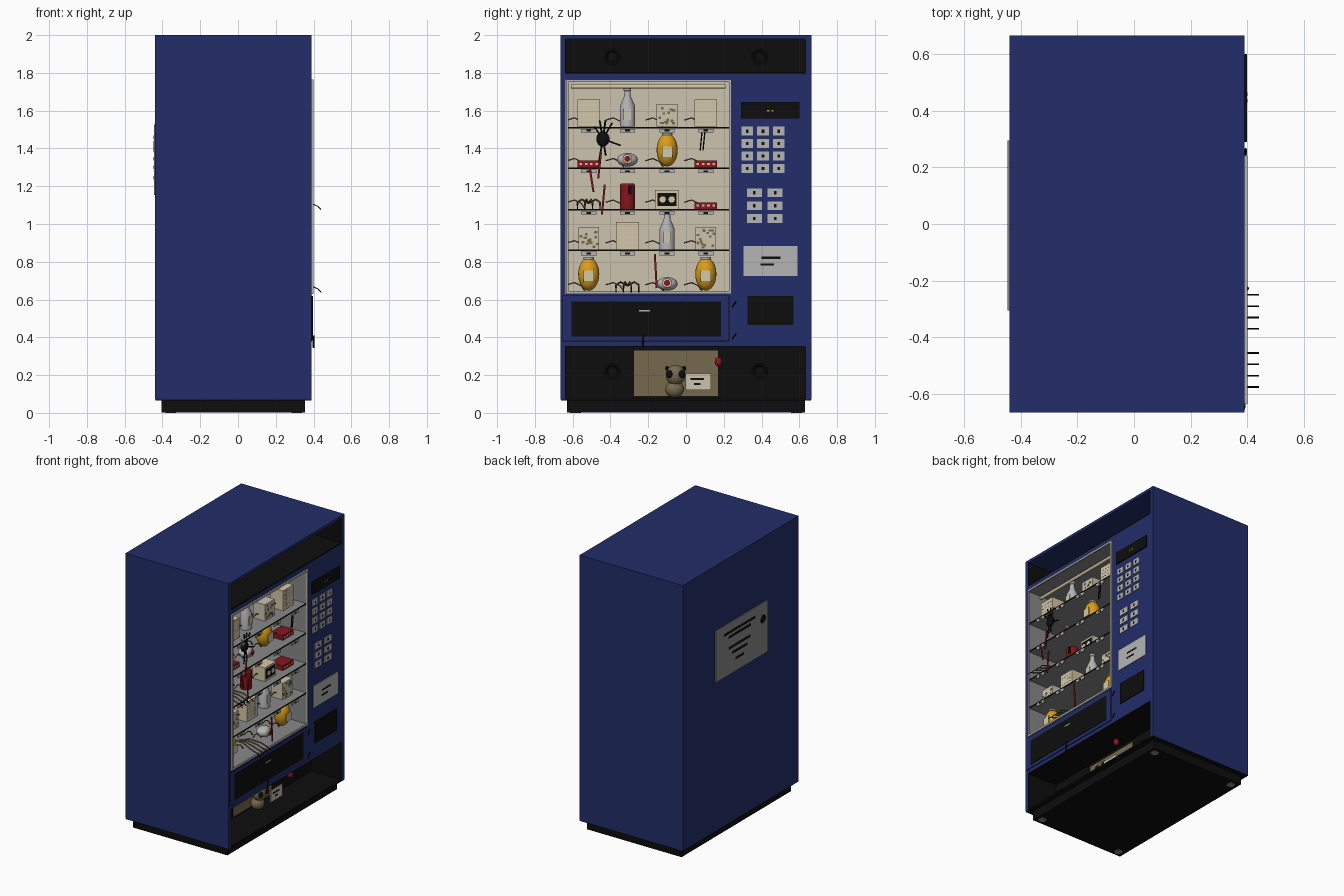
import bpy, bmesh, math, random
from mathutils import Vector, Matrix

random.seed(4)
if "Cube" in bpy.data.objects:
    bpy.data.objects.remove(bpy.data.objects["Cube"])


def colour(name, *rgb):
    m = bpy.data.materials.new(name)
    m.use_nodes = True
    m.diffuse_color = (*rgb, 1)
    b = m.node_tree.nodes["Principled BSDF"]
    b.inputs["Base Color"].default_value = (*rgb, 1)
    b.inputs["Roughness"].default_value = 0.7
    return m


BLUE = colour("cabinet blue", .016, .026, .14)
BLACK = colour("black", .004, .004, .004)
CREAM = colour("cream", .61, .55, .43)
GREY = colour("mid grey", .25, .25, .25)
LIGHT = colour("light grey", .46, .46, .47)
YELLOW = colour("amber yellow", .7, .34, .01)
RED = colour("dark red", .25, .008, .012)
TAN = colour("dull tan", .18, .14, .075)
BEIGE = colour("beige", .68, .58, .38)


def finish(name, bm, mat, smooth=False):
    me = bpy.data.meshes.new(name)
    bm.to_mesh(me)
    bm.free()
    me.materials.append(mat)
    ob = bpy.data.objects.new(name, me)
    bpy.context.collection.objects.link(ob)
    if smooth:
        bpy.ops.object.select_all(action='DESELECT')
        ob.select_set(True)
        bpy.context.view_layer.objects.active = ob
        bpy.ops.object.shade_smooth_by_angle()
    return ob


def box(name, mat, x, y, z):
    """Box from (min, max) pairs."""
    bm = bmesh.new()
    bmesh.ops.create_cube(bm, size=1)
    for v in bm.verts:
        v.co = [p[0] + (c + .5) * (p[1] - p[0]) for p, c in zip((x, y, z), v.co)]
    return finish(name, bm, mat)


def plate(name, mat, y, z, w, h, x=.39, t=.006):
    return box(name, mat, (x, x + t), (y - w / 2, y + w / 2), (z - h / 2, z + h / 2))


def ball(name, mat, centre, radii):
    bm = bmesh.new()
    bmesh.ops.create_uvsphere(bm, u_segments=20, v_segments=12, radius=1)
    bm.transform(Matrix.Translation(centre) @ Matrix.Diagonal((*radii, 1)))
    return finish(name, bm, mat, True)


def lathe(name, mat, centre, profile, along_x=False, n=20):
    """Spin (radius, height) points about z, or about x."""
    bm = bmesh.new()
    vs = [bm.verts.new((r, 0, h)) for r, h in profile]
    es = [bm.edges.new(p) for p in zip(vs, vs[1:])]
    bmesh.ops.spin(bm, geom=vs + es, axis=(0, 0, 1), cent=(0, 0, 0), angle=math.tau, steps=n)
    bmesh.ops.remove_doubles(bm, verts=bm.verts, dist=1e-5)
    bmesh.ops.recalc_face_normals(bm, faces=bm.faces)
    turn = Matrix.Rotation(math.pi / 2, 4, 'Y') if along_x else Matrix()
    bm.transform(Matrix.Translation(centre) @ turn)
    return finish(name, bm, mat, True)


def disc(name, mat, centre, r, t):
    return lathe(name, mat, centre, [(0, 0), (r, 0), (r, t), (0, t)], True)


def rod(name, mat, points, r=.004):
    cu = bpy.data.curves.new(name, 'CURVE')
    cu.dimensions = '3D'
    cu.bevel_depth, cu.bevel_resolution, cu.use_fill_caps = r, 1, True
    sp = cu.splines.new('POLY')
    sp.points.add(len(points) - 1)
    for p, co in zip(sp.points, points):
        p.co = (*co, 1)
    cu.materials.append(mat)
    ob = bpy.data.objects.new(name, cu)
    bpy.context.collection.objects.link(ob)
    bpy.ops.object.select_all(action='DESELECT')
    ob.select_set(True)
    bpy.context.view_layer.objects.active = ob
    bpy.ops.object.convert(target='MESH')


# Cabinet shell, open where the case and the two recesses sit
INNER, FACE = (-.1, .39), .39
box("cabinet_back", BLUE, (-.44, -.1), (-.665, .665), (.07, 2))
box("cabinet_top", BLUE, INNER, (-.665, .665), (1.98, 2))
box("cabinet_side_a", BLUE, INNER, (-.665, -.64), (.07, 1.98))
box("cabinet_side_b", BLUE, INNER, (.635, .665), (.07, 1.98))
box("upper_band", BLUE, INNER, (-.64, .24), (1.765, 1.795))
box("lower_band", BLUE, INNER, (-.64, .24), (.355, .63))
box("control_column", BLUE, INNER, (.24, .635), (.355, 1.795))
box("cabinet_underside", BLACK, (-.438, .388), (-.663, .663), (.066, .07))
box("plinth", BLACK, (-.405, .355), (-.63, .63), (.002, .068))
for fx in (-.355, .31):
    for fy in (-.585, .585):
        lathe("foot", GREY, (fx, fy, 0), [(0, 0), (.028, 0), (.028, .01), (0, .01)])

# Dark recesses above and below, with round speakers
for label, z0, z1 in (("upper", 1.795, 1.98), ("lower", .07, .355)):
    box(label + "_recess_back", BLACK, (-.1, .15), (-.64, .635), (z0, z1))
    box(label + "_recess_floor", BLACK, (.15, .39), (-.64, .635), (z0, z0 + .01))
    for y in (-.64, .631):
        box(label + "_recess_side", BLACK, (.15, .39), (y, y + .004), (z0 + .01, z1))
    for y in (-.39, .39):
        zc = 1.885 if label == "upper" else .22
        lathe(label + "_speaker", BLACK, (.15, y, zc),
              [(0, .01), (.025, .01), (.035, .02), (.045, .02), (.045, 0)], True)
box("lower_recess_ceiling", BLACK, (.15, .39), (-.64, .635), (.351, .355))

# Scene in the lower recess: tan niche, small skull figure and card
plate("niche", TAN, -.052, .21, .445, .24, x=.15)
ball("figure_body", TAN, (.2, -.06, .125), (.045, .05, .045))
ball("figure_head", TAN, (.21, -.055, .2), (.045, .052, .055))
for s in (-1, 1):
    ball("figure_eye", BLACK, (.245, -.055 + s * .033, .205), (.015, .018, .02))
    ball("figure_ear", BLACK, (.215, -.055 + s * .045, .235), (.01, .01, .014))
plate("card", CREAM, .065, .165, .135, .085, x=.26)
for i in range(2):
    plate("card_mark", BLACK, .06, .18 - i * .027, .07 - i * .035, .01, x=.266, t=.002)
ball("red_knob", RED, (.3, .172, .27), (.02, .02, .025))

# Display case lining, light tube, frame and shelves
CASE_Y, CASE_Z = (-.632, .232), (.64, 1.757)
box("case_back", CREAM, (-.1, -.094), CASE_Y, CASE_Z)
for y in (-.64, .232):
    box("case_side", GREY, INNER, (y, y + .008), (.63, 1.765))
for z in (.63, 1.757):
    box("case_end", GREY, INNER, CASE_Y, (z, z + .008))
rod("light_tube", BEIGE, [(.3, -.61, 1.728), (.3, .21, 1.728)], .012)
for y in (-.628, .234):
    plate("frame_upright", LIGHT, y, 1.197, .014, 1.135, t=.01)
for z in (.637, 1.758):
    plate("frame_rail", LIGHT, -.197, z, .85, .014, t=.01)
SHELVES = (1.51, 1.295, 1.075, .86, .638)
COLUMNS = (-.515, -.31, -.1, .105)
for z in SHELVES[:4]:
    box("shelf", GREY, (-.094, .382), CASE_Y, (z - .004, z + .004))
    box("shelf_edge", BLACK, (.382, .386), CASE_Y, (z - .004, z + .004))
    for y in COLUMNS:
        plate("price_tag", LIGHT, y, z - .016, .08, .02, x=.382)
        plate("price_mark", BLACK, y, z - .016, .025, .01, x=.388, t=.001)
for y in COLUMNS:
    plate("lower_tag", TAN, y, .613, .09, .008, t=.002)


# Goods, each placed at column y on a shelf of height z
GX = .28


def pack(y, z):
    box("beige_pack", BEIGE, (GX - .05, GX + .05), (y - .06, y + .06), (z, z + .145))
    for i in range(4):
        for j in range(5):
            plate("pack_window", CREAM, y - .039 + i * .026, z + .025 + j * .025,
                  .018, .017, x=GX + .05, t=.001)


def speck_pack(y, z):
    box("speckled_pack", CREAM, (GX - .045, GX + .045), (y - .055, y + .055), (z, z + .12))
    for _ in range(16):
        plate("speck", TAN, y + random.uniform(-.045, .045), z + random.uniform(.01, .105),
              .014, .012, x=GX + .045, t=.002)


def bottle(y, z):
    lathe("bottle", LIGHT, (GX, y, z), [(0, 0), (.04, 0), (.04, .11), (.018, .16),
                                        (.016, .19), (.02, .192), (.02, .21), (0, .21)])
    plate("bottle_label", CREAM, y, z + .065, .04, .06, x=GX + .036)


def egg(y, z):
    ball("egg", YELLOW, (GX, y, z + .092), (.055, .056, .088))
    plate("egg_label", BEIGE, y, z + .08, .055, .06, x=GX + .05)
    lathe("egg_cap", LIGHT, (GX, y, z + .17), [(0, .012), (.028, .012), (.028, 0)])


def low_box(y, z):
    box("red_tray", RED, (GX - .05, GX + .05), (y - .06, y + .06), (z, z + .035))
    for i in range(4):
        plate("tray_mark", CREAM, y - .042 + i * .028, z + .018, .014, .012, x=GX + .05, t=.002)


def eye(y, z):
    ball("eye_case", LIGHT, (GX, y, z + .04), (.05, .055, .036))
    disc("eye_ring", CREAM, (GX + .04, y, z + .045), .025, .012)
    disc("eye_pupil", RED, (GX + .052, y, z + .045), .016, .004)


def can(y, z):
    lathe("red_can", RED, (GX, y, z), [(0, 0), (.038, 0), (.04, .01), (.04, .125),
                                       (.034, .135), (0, .135)])
    plate("can_stripe", BLACK, y + .012, z + .1, .02, .05, x=GX + .034)


def crate(y, z):
    box("crate", BEIGE, (GX - .05, GX + .05), (y - .063, y + .063), (z, z + .1))
    plate("crate_window", BLACK, y, z + .05, .1, .07, x=GX + .05, t=.003)
    for s in (-1, 1):
        disc("crate_spot", BEIGE, (GX + .053, y + s * .024, z + .05), .017, .003)


def legs(y, z):
    for i in range(4):
        ly = y - .06 + i * .04
        rod("bent_leg", TAN, [(.2, y, z + .03), (.28, ly * .6 + y * .4, z + .05),
                              (.36, ly, z + .035), (.4, ly, z + .02)], .005)
        rod("leg_tip", BLACK, [(.4, ly, z + .024), (.425, ly, z + .012), (.44, ly, z - .005)], .003)


STOCK = ((pack, bottle, speck_pack, pack), (low_box, eye, egg, low_box),
         (legs, can, crate, low_box), (speck_pack, pack, bottle, speck_pack),
         (egg, legs, eye, egg))
for z, row in zip(SHELVES, STOCK):
    for y, item in zip(COLUMNS, row):
        item(y, z + .005)
        for x in (.2, .27):
            rod("wire_arch", TAN, [(x, y - .115, z + .04), (x, y - .075, z + .052),
                                   (x, y - .04, z + .035), (x, y - .02, z + .006)])

# Black creature and red streaks behind the glass
ball("creature", BLACK, (.36, -.44, 1.45), (.02, .035, .04))
for a, r in ((60, .1), (82, .1), (100, .1), (125, .08), (-20, .1), (-80, .09), (-100, .12)):
    d = Vector((0, math.cos(math.radians(a)), math.sin(math.radians(a))))
    rod("creature_limb", BLACK, [(.365, -.44, 1.45), Vector((.37, -.44, 1.45)) + d * r], .005)
for y0, z0, y1, z1 in ((-.51, 1.3, -.49, 1.17), (-.43, 1.21, -.445, 1.05),
                       (-.45, 1.38, -.465, 1.24), (-.165, .84, -.155, .66)):
    rod("red_streak", RED, [(.385, y0, z0), (.385, y1, z1)], .006)
for y in (.085, .1):
    rod("black_streak", BLACK, [(.375, y, 1.49), (.375, y - .01, 1.39)], .004)

# Delivery hatch, hinges and cord
plate("hatch_gap", BLACK, -.212, .5, .884, .244, t=.001)
plate("hatch_frame", BLUE, -.212, .5, .876, .236, t=.004)
plate("hatch_door", BLACK, -.21, .498, .79, .185, x=.394, t=.003)
plate("hatch_mark", LIGHT, -.22, .54, .06, .008, x=.397, t=.001)
rod("hatch_cord", BLACK, [(.4, -.225, .41), (.4, -.23, .345)], .005)
for z in (.405, .575):
    rod("hatch_hinge", BLACK, [(.394, .245, z - .015), (.394, .265, z + .015)])

# Controls: screen, two keypads, notice and coin return
plate("screen", BLACK, .445, 1.602, .31, .088, t=.009)
for y in (.435, .458):
    plate("screen_dot", YELLOW, y, 1.6, .012, .007, x=.399, t=.001)
KEYS = [(.325 + .083 * c, 1.492 - .066 * r, .062) for r in range(4) for c in range(3)]
KEYS += [(.362 + .11 * c, 1.165 - .068 * r, .08) for r in range(3) for c in range(2)]
for y, z, w in KEYS:
    plate("key", LIGHT, y, z, w, .046)
    plate("key_mark", BLACK, y, z, .014, .018, x=.396, t=.001)
plate("notice", LIGHT, .447, .805, .287, .158)
for y, z, w in ((.45, .822, .1), (.43, .785, .07)):
    plate("notice_mark", BLACK, y, z, w, .012, x=.396, t=.001)
plate("coin_return", BLACK, .447, .542, .245, .155)

# Notice on the rear wall, with plain printed bars
plate("rear_notice", GREY, -.005, 1.34, .6, .375, x=-.446)
for y, z, w in ((.02, 1.46, .36), (.02, 1.425, .26), (.02, 1.345, .24), (.02, 1.3, .18), (.02, 1.245, .1)):
    plate("rear_bar", BLACK, y, z, w, .018, x=-.447, t=.002)
disc("rear_spot", BLACK, (-.447, -.25, 1.41), .03, .002)
